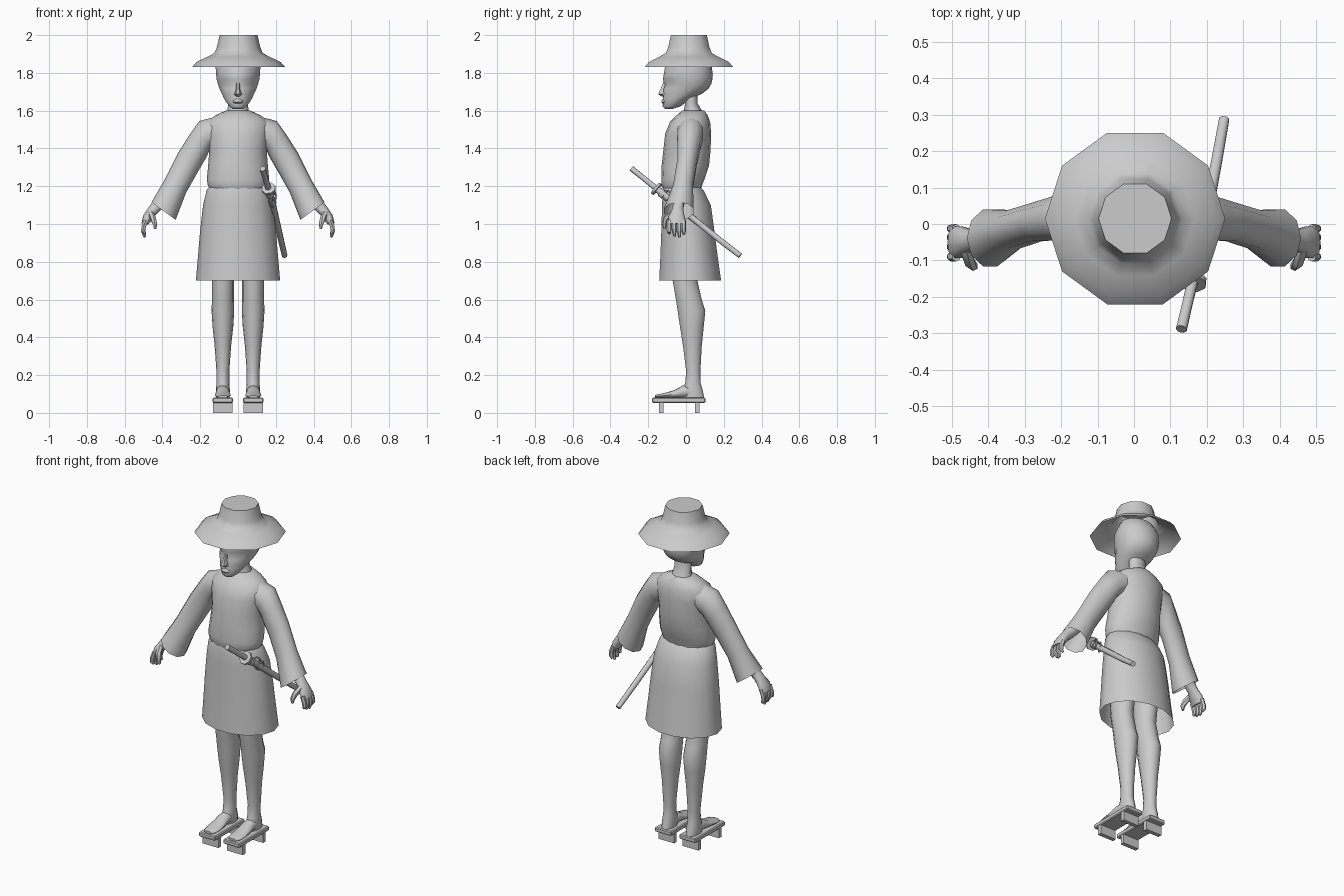
import bpy, bmesh, math
from mathutils import Vector

grey = bpy.data.materials.new("plain grey")
grey.diffuse_color = (0.6, 0.6, 0.6, 1)


def finish(name, bm, angle=50):
    bmesh.ops.recalc_face_normals(bm, faces=bm.faces)
    me = bpy.data.meshes.new(name)
    bm.to_mesh(me)
    bm.free()
    me.materials.append(grey)
    me.shade_smooth()
    me.set_sharp_from_angle(angle=math.radians(angle))
    ob = bpy.data.objects.new(name, me)
    bpy.context.collection.objects.link(ob)
    return ob


def loft(name, rings, n=12, caps=(True, True), s=1, angle=50, egg=0.0):
    """Skin elliptical rings given as (centre, half axis u, half axis v)."""
    bm = bmesh.new()
    loops = []
    for c, u, v in rings:
        c, u, v = Vector(c), Vector(u), Vector(v)
        loop = []
        for i in range(n):
            a = 2 * math.pi * i / n
            p = c + u * math.cos(a) * (1 + egg * math.sin(a)) + v * math.sin(a)
            loop.append(bm.verts.new((p.x * s, p.y, p.z)))
        loops.append(loop)
    for a, b in zip(loops, loops[1:]):
        for i in range(n):
            j = (i + 1) % n
            bm.faces.new((a[i], a[j], b[j], b[i]))
    if caps[0]:
        bm.faces.new(loops[0])
    if caps[1]:
        bm.faces.new(loops[-1])
    return finish(name, bm, angle)


def stack(rows, x=0):
    """Level rings from rows of (z, half width, front y, back y)."""
    return [((x, (f + b) / 2, z), (w, 0, 0), (0, (b - f) / 2, 0)) for z, w, f, b in rows]


def tube(name, pts, radii, n=8, s=1):
    """Round tube through points."""
    pts = [Vector(p) for p in pts]
    rings = []
    for i, p in enumerate(pts):
        t = (pts[min(i + 1, len(pts) - 1)] - pts[max(i - 1, 0)]).normalized()
        u = t.cross(Vector((0.93, 0.1, 0.35))).normalized()
        rings.append((p, u * radii[i], t.cross(u) * radii[i]))
    return loft(name, rings, n, s=s)


def box(name, c, size, s=1, bevel=0.0):
    bm = bmesh.new()
    bmesh.ops.create_cube(bm, size=1)
    for v in bm.verts:
        v.co = Vector((c[0] * s + v.co.x * size[0], c[1] + v.co.y * size[1], c[2] + v.co.z * size[2]))
    if bevel:
        bmesh.ops.bevel(bm, geom=bm.edges[:], offset=bevel, segments=1, affect='EDGES')
    return finish(name, bm, 30)


# Ten-sided straw hat, open underneath
hat = [(1.83, .247), (1.858, .222), (1.885, .165), (1.905, .128), (1.935, .115), (2.0, .1)]
loft("hat", [((0.003, .015, z), (r, 0, 0), (0, r, 0)) for z, r in hat], 10, (False, True), angle=55)

# Head with eye sockets pressed in
head = loft("head", stack([
    (1.61, .028, -.112, -.07), (1.622, .045, -.124, -.03), (1.645, .062, -.122, .0),
    (1.665, .074, -.123, .03), (1.69, .086, -.121, .085), (1.715, .098, -.121, .118),
    (1.74, .106, -.116, .133), (1.765, .113, -.122, .14), (1.79, .116, -.118, .142),
    (1.84, .119, -.11, .135), (1.9, .095, -.07, .1), (1.93, .04, -.02, .05)]), 20, egg=.12)
for v in head.data.vertices:
    if v.co.y < -.05 and abs(v.co.z - 1.74) < .01 and .02 < abs(v.co.x) < .08:
        v.co.y += .012

# Nose and lips
loft("nose", stack([(1.675, .012, -.13, -.1), (1.687, .02, -.15, -.1),
                    (1.71, .012, -.14, -.1), (1.75, .008, -.121, -.1)]), 6)
loft("lips", stack([(1.637, .018, -.124, -.1), (1.645, .028, -.131, -.1),
                    (1.653, .026, -.129, -.1), (1.661, .016, -.125, -.1)]), 8)

# Neck
loft("neck", stack([(1.56, .07, -.02, .1), (1.6, .056, -.012, .085),
                    (1.64, .052, -.004, .06), (1.72, .052, -.01, .06)]), 12)

# Loose upper garment, gathered at the waist
loft("robe_top", stack([
    (1.185, .15, -.122, .08), (1.205, .16, -.13, .085), (1.235, .165, -.131, .097),
    (1.31, .158, -.129, .122), (1.39, .152, -.12, .13), (1.48, .165, -.11, .133),
    (1.54, .168, -.085, .128), (1.575, .12, -.05, .115), (1.6, .065, -.02, .097)]), 16, (False, True))

# Flared skirt, open underneath
loft("skirt", stack([
    (1.2, .15, -.12, .075), (1.18, .166, -.126, .095), (1.1, .185, -.13, .135),
    (.97, .2, -.134, .153), (.84, .211, -.139, .17), (.7, .223, -.146, .19)]), 14, (False, False))

for s, side in ((1, "left"), (-1, "right")):
    # Wide sleeve: upper edge x z, lower edge x z, centre y, half depth
    rows = [(.11, 1.57, .09, 1.43, .025, .07), (.205, 1.545, .15, 1.39, .022, .072),
            (.255, 1.475, .172, 1.345, .015, .063), (.315, 1.38, .213, 1.275, .006, .055),
            (.388, 1.235, .275, 1.165, -.015, .055), (.458, 1.115, .33, 1.022, -.038, .082)]
    loft(side + "_sleeve", [(((a + c) / 2, y, (b + d) / 2), ((a - c) / 2, 0, (b - d) / 2), (0, h, 0))
                            for a, b, c, d, y, h in rows], 10, (True, False), s)
    # Forearm and palm
    loft(side + "_forearm_and_palm", [
        ((.34, -.01, 1.2), (.03, 0, .02), (0, .035, 0)),
        ((.425, -.04, 1.1), (.026, 0, .018), (0, .03, 0)),
        ((.452, -.045, 1.07), (.024, 0, .014), (0, .032, 0)),
        ((.478, -.05, 1.035), (.024, 0, .01), (0, .046, 0)),
        ((.493, -.05, 1.0), (.018, 0, .004), (0, .046, 0))], 10, s=s)
    # Curled fingers and thumb
    for i, (y, tip) in enumerate([(-.09, .95), (-.063, .935), (-.037, .93), (-.013, .945)]):
        tube(f"{side}_finger_{i + 1}", [(.487, y, 1.02), (.5, y, .985), (.502, y, .96), (.492, y + .003, tip)],
             [.013, .013, .012, .007], 6, s)
    tube(side + "_thumb", [(.462, -.07, 1.055), (.45, -.105, 1.03), (.44, -.116, 1.0), (.438, -.112, .975)],
         [.017, .016, .013, .007], 6, s)

    # Leg with calf bulge and heel
    loft(side + "_leg", stack([
        (.95, .07, -.09, .09), (.7, .058, -.072, .062), (.6, .058, -.055, .085), (.54, .06, -.046, .104),
        (.46, .055, -.034, .096), (.36, .044, -.018, .085), (.22, .034, .0, .077),
        (.16, .034, -.005, .078), (.12, .037, -.02, .09), (.08, .034, -.02, .098)], .08), 14, s=s)
    # Foot, lofted from heel to toe: y, half width, height
    feet = [(.075, .026, .035), (.03, .034, .07), (-.02, .035, .065), (-.06, .04, .042),
            (-.11, .043, .027), (-.145, .038, .02), (-.165, .024, .014)]
    loft(side + "_foot", [((.081, y, .079 + h / 2), (w, 0, 0), (0, 0, h / 2)) for y, w, h in feet], 12, s=s)
    # Wooden sandal: board and two teeth
    box(side + "_sandal_board", (.08, -.038, .067), (.108, .282, .027), s, .005)
    for y, part in ((-.132, "front"), (.06, "back")):
        box(f"{side}_sandal_{part}_tooth", (.08, y, .028), (.104, .024, .056), s)

# Sword: scabbard, hilt, guard
tube("scabbard", [(.162, -.15, 1.182), (.185, -.05, 1.1), (.207, .07, 1.003), (.228, .18, .914), (.247, .287, .832)],
     [.019, .017, .017, .016, .015], 8)
tube("sword_hilt", [(.13, -.288, 1.293), (.145, -.225, 1.243), (.162, -.15, 1.182)], [.016, .015, .016], 8)
axis = Vector((.15, .77, -.62)).normalized()
mid = Vector((.162, -.157, 1.186))
tube("sword_guard", [mid - axis * .007, mid + axis * .007], [.038, .038], 8)
tube("scabbard_collar", [mid + axis * .03, mid + axis * .055], [.024, .024], 8)

# Cord loops tied to the scabbard
for k, (x, y, z) in enumerate([(.188, -.1, 1.15), (.186, -.065, 1.115)]):
    loop = [(x + .012 * math.cos(a), y + .024 * math.cos(a), z + .026 * math.sin(a))
            for a in [2 * math.pi * i / 10 for i in range(11)]]
    tube(f"cord_loop_{k + 1}", loop, [.005] * 11, 5)
